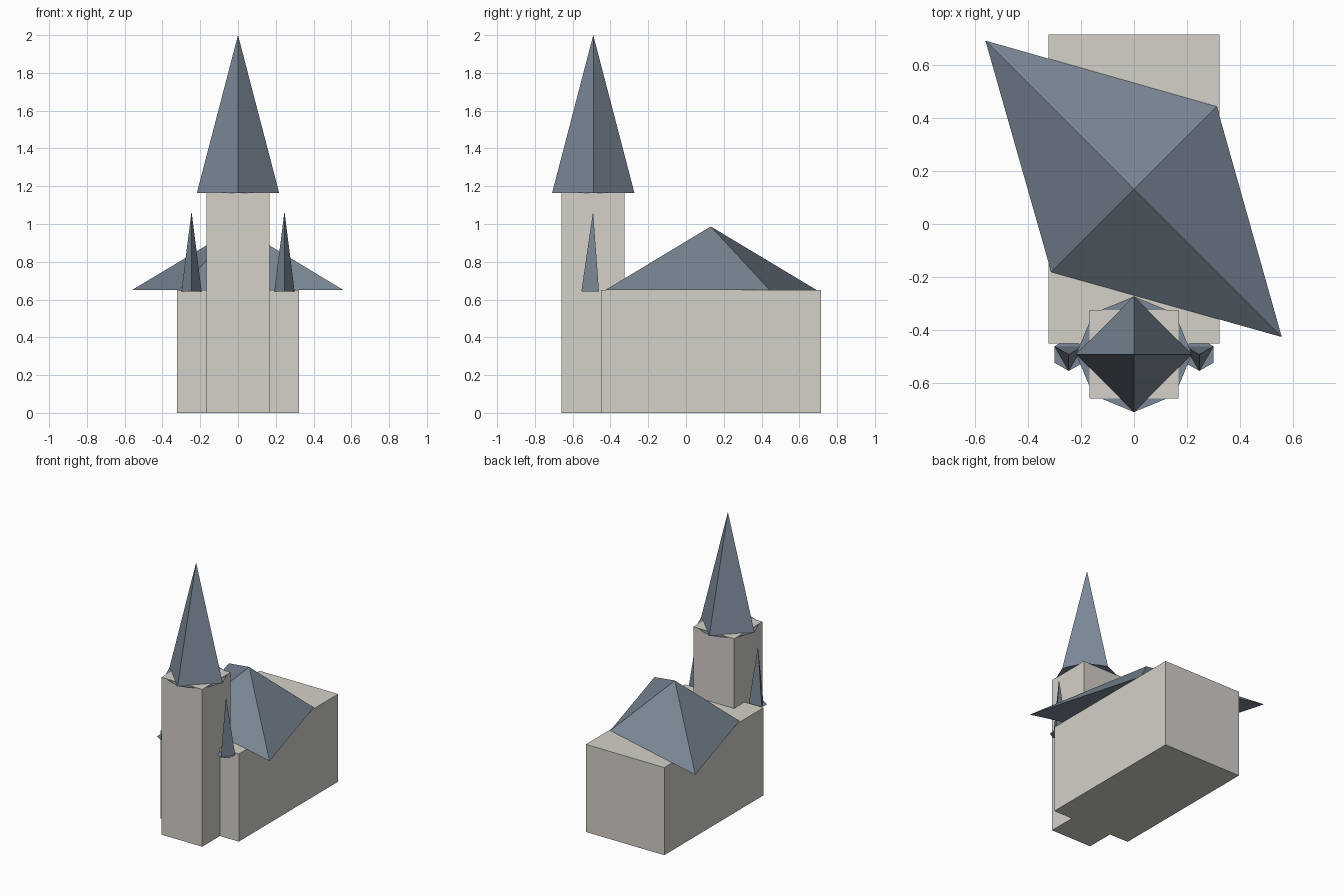
import bpy, bmesh
from math import cos, sin, pi

if "Cube" in bpy.data.objects:
    bpy.data.objects.remove(bpy.data.objects["Cube"])


def material(name, color):
    m = bpy.data.materials.new(name)
    m.diffuse_color = color
    m.use_nodes = True
    m.node_tree.nodes["Principled BSDF"].inputs["Base Color"].default_value = m.diffuse_color
    return m


STONE = material("pale_stone", (0.66, 0.63, 0.58, 1))
SLATE = material("slate", (0.20, 0.25, 0.31, 1))


def finish(name, bm, mat):
    bmesh.ops.recalc_face_normals(bm, faces=bm.faces)
    me = bpy.data.meshes.new(name)
    bm.to_mesh(me)
    bm.free()
    me.materials.append(mat)
    ob = bpy.data.objects.new(name, me)
    bpy.context.collection.objects.link(ob)
    return ob


def box(name, x, y0, y1, z1):
    bm = bmesh.new()
    bmesh.ops.create_cube(bm, size=1)
    for v in bm.verts:
        v.co = (x if v.co.x > 0 else -x,
                y1 if v.co.y > 0 else y0,
                z1 if v.co.z > 0 else 0)
    return finish(name, bm, STONE)


def pyramid(name, center, base, z0, z1, skirt=False):
    """Pyramid over a base ring; with skirt, odd ring points only form flat eaves."""
    cx, cy = center
    bm = bmesh.new()
    apex = bm.verts.new((cx, cy, z1))
    ring = [bm.verts.new((cx + x, cy + y, z0)) for x, y in base]
    corners = ring[::2] if skirt else ring
    n = len(corners)
    bm.faces.new(ring[::-1])
    for i in range(n):
        a, b = corners[i], corners[(i + 1) % n]
        bm.faces.new((a, b, apex))
        if skirt:
            bm.faces.new((a, ring[2 * i + 1], b))
    return finish(name, bm, SLATE)


def circle(n, r, start):
    return [(r * cos(start + 2 * pi * i / n), r * sin(start + 2 * pi * i / n))
            for i in range(n)]


# Stone bodies
box("nave", 0.322, -0.45, 0.714, 0.65)
box("tower", 0.167, -0.658, -0.325, 1.167)

# Skewed four-sided nave roof
pyramid("nave_roof", (0, 0.131),
        [(-0.56, 0.56), (-0.312, -0.312), (0.557, -0.557), (0.312, 0.312)],
        0.651, 0.987)

# Tower spire with four faces on an eight-sided eave
pyramid("spire", (0, -0.491), circle(8, 0.218, 0), 1.164, 2.0, skirt=True)

# Three-faced pinnacles on six-sided eaves
for side, name in ((-1, "left_pinnacle"), (1, "right_pinnacle")):
    pyramid(name, (side * 0.246, -0.492), circle(6, 0.062, -pi / 2),
            0.642, 1.067, skirt=True)
